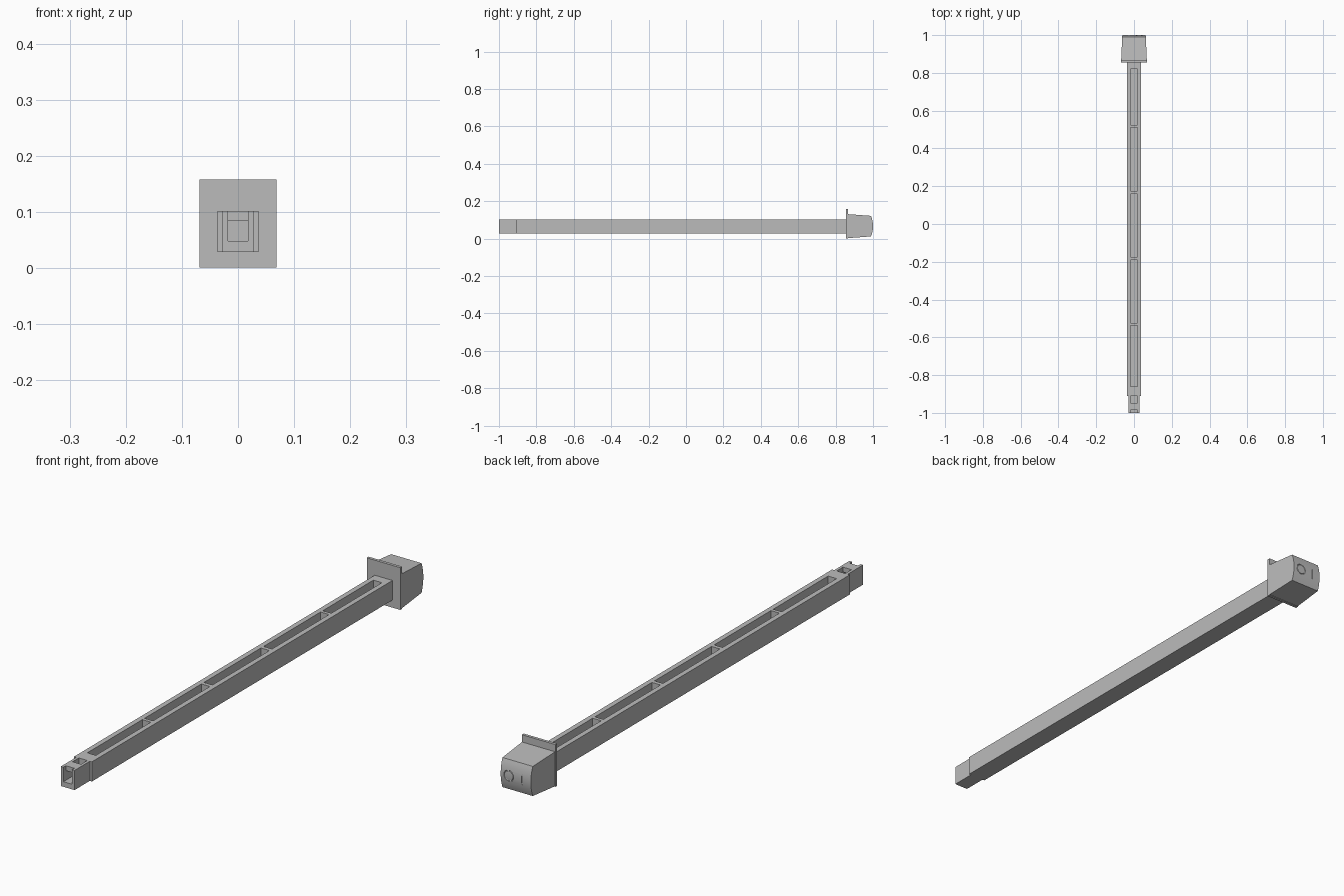
import bpy, bmesh, math
from mathutils import Matrix, Vector

cube = bpy.data.objects.get("Cube")
if cube:
    bpy.data.objects.remove(cube, do_unlink=True)

grey = bpy.data.materials.new("plain grey")
grey.use_nodes = True
grey.diffuse_color = (0.5, 0.5, 0.5, 1)
grey.node_tree.nodes["Principled BSDF"].inputs["Base Color"].default_value = (0.5, 0.5, 0.5, 1)


def finish(name, bm):
    bmesh.ops.recalc_face_normals(bm, faces=bm.faces)
    mesh = bpy.data.meshes.new(name)
    bm.to_mesh(mesh)
    bm.free()
    mesh.materials.append(grey)
    obj = bpy.data.objects.new(name, mesh)
    bpy.context.collection.objects.link(obj)
    return obj


def box(name, half_x, y, z, x=0):
    """Box given by half width and y and z ranges."""
    bm = bmesh.new()
    size = Vector((2 * half_x, y[1] - y[0], z[1] - z[0]))
    centre = Vector((x, sum(y) / 2, sum(z) / 2))
    bmesh.ops.create_cube(bm, size=1, matrix=Matrix.Translation(centre) @ Matrix.Diagonal(size).to_4x4())
    return finish(name, bm)


def boolean(obj, tools, operation="DIFFERENCE"):
    bpy.context.view_layer.objects.active = obj
    for tool in tools:
        mod = obj.modifiers.new("boolean", "BOOLEAN")
        mod.operation, mod.object, mod.solver = operation, tool, "EXACT"
        bpy.ops.object.modifier_apply(modifier=mod.name)
        bpy.data.objects.remove(tool, do_unlink=True)


# Shaft with a narrower tip
BOTTOM, TOP, FLOOR, SLOT = 0.029, 0.102, 0.048, 0.0175
shaft = box("shaft", 0.0365, (-0.91, 0.858), (BOTTOM, TOP))
boolean(shaft, [box("tip", 0.028, (-1, -0.88), (BOTTOM, TOP))], "UNION")

# Row of open pockets along the top
pockets = [(-0.86, -0.537), (-0.524, -0.19), (-0.175, 0.16), (0.175, 0.51), (0.523, 0.82)]
boolean(shaft, [box("pocket", SLOT, y, (FLOOR, TOP + 0.1)) for y in pockets])

# Tip socket: tunnel, top window and notch at the mouth
boolean(shaft, [
    box("tunnel", SLOT, (-1.1, -0.91), (FLOOR, 0.084)),
    box("window", SLOT, (-0.947, -0.91), (FLOOR, TOP + 0.1)),
    box("notch", SLOT, (-1.1, -0.986), (FLOOR, TOP + 0.1)),
])

# Flange plate
box("flange", 0.069, (0.855, 0.866), (0.001, 0.158))

# Tapered button head with a curved back
profile = [(0.866, 0.003), (0.866, 0.131)]
MID, HALF = 0.067, 0.055
for i in range(13):
    t = 1 - i / 6
    profile.append((1 - 0.011 * t * t, MID + HALF * t))
bm = bmesh.new()
loops = []
for side in (-1, 1):
    loops.append([bm.verts.new((side * (0.068 - 0.045 * (y - 0.866)), y, z)) for y, z in profile])
    bm.faces.new(loops[-1])
for i in range(len(profile)):
    j = (i + 1) % len(profile)
    bm.faces.new((loops[0][i], loops[0][j], loops[1][j], loops[1][i]))
head = finish("button_head", bm)

# Engraved ring and bar on the back
bpy.ops.mesh.primitive_torus_add(location=(0.028, 0.999, MID), rotation=(math.pi / 2, 0, 0),
                                 major_segments=32, minor_segments=8,
                                 major_radius=0.019, minor_radius=0.0025)
ring = bpy.context.object
ring.data.materials.append(grey)
boolean(head, [ring, box("bar", 0.0018, (0.997, 1.1), (MID - 0.02, MID + 0.02), x=-0.026)])

# Smooth the curved back, keep the edges sharp
bpy.ops.object.select_all(action="DESELECT")
head.select_set(True)
bpy.context.view_layer.objects.active = head
bpy.ops.object.shade_smooth_by_angle(angle=math.radians(25))
